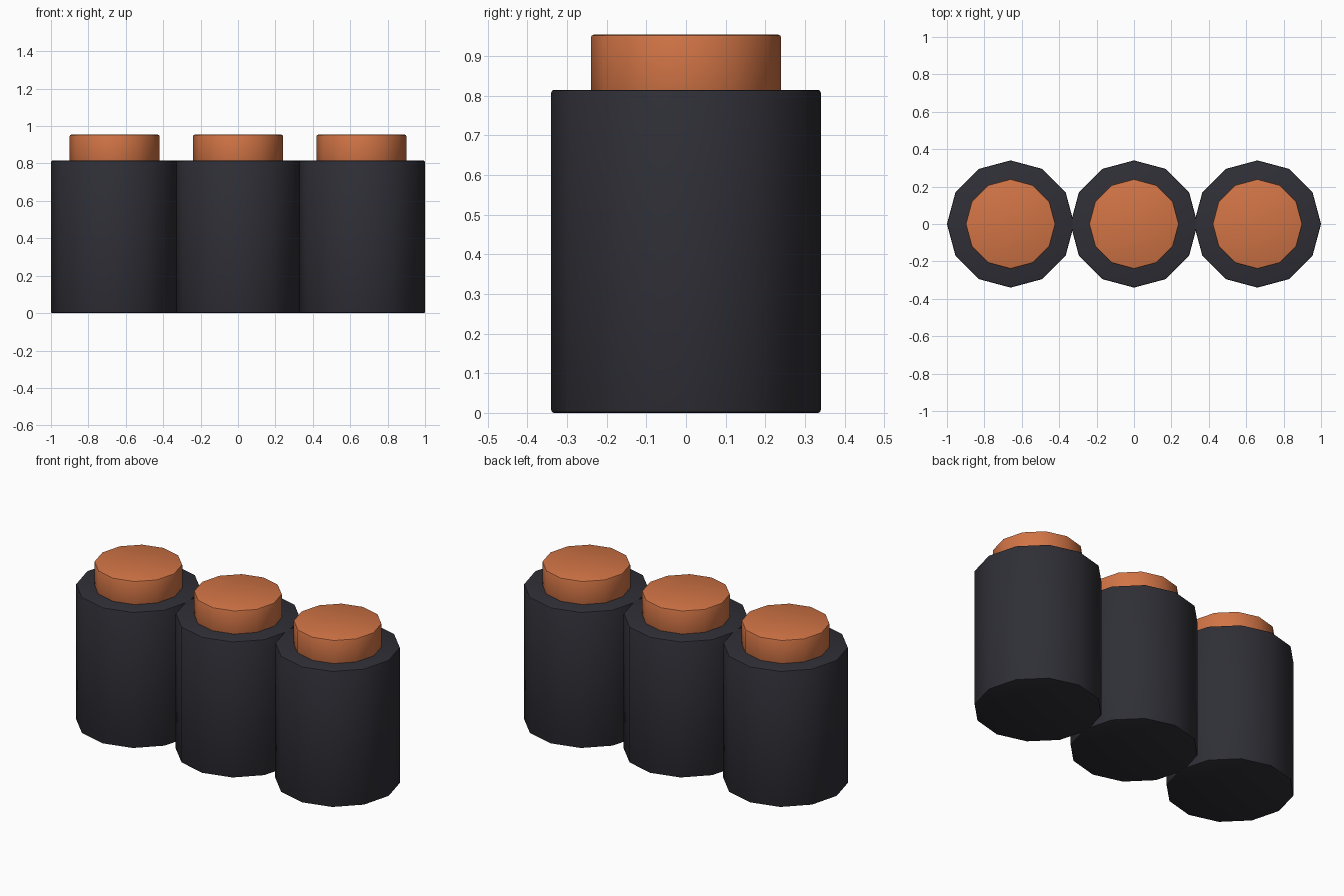
import bpy, bmesh, math

if "Cube" in bpy.data.objects:
    bpy.data.objects.remove(bpy.data.objects["Cube"])

SIDES = 12


def material(name, colour):
    mat = bpy.data.materials.new(name)
    mat.diffuse_color = (*colour, 1.0)
    mat.use_nodes = True
    mat.node_tree.nodes["Principled BSDF"].inputs["Base Color"].default_value = mat.diffuse_color
    return mat


charcoal = material("charcoal", (0.028, 0.028, 0.037))
copper = material("copper orange", (0.64, 0.175, 0.06))


def drum(name, x, radius, z0, z1, mat, bevel=0.007):
    """Twelve-sided cylinder with softened rims and smooth walls."""
    bm = bmesh.new()
    bmesh.ops.create_circle(bm, cap_ends=True, segments=SIDES, radius=radius)
    base = bm.faces[:]
    ext = bmesh.ops.extrude_face_region(bm, geom=base, use_keep_orig=True)
    top = [v for v in ext["geom"] if isinstance(v, bmesh.types.BMVert)]
    bmesh.ops.translate(bm, verts=top, vec=(0, 0, z1 - z0))
    bmesh.ops.recalc_face_normals(bm, faces=bm.faces[:])
    rims = [e for e in bm.edges if abs(e.verts[0].co.z - e.verts[1].co.z) < 1e-5]
    bmesh.ops.bevel(bm, geom=rims, offset=bevel, segments=2, profile=0.5,
                    affect='EDGES')
    mesh = bpy.data.meshes.new(name)
    bm.to_mesh(mesh)
    bm.free()
    mesh.materials.append(mat)
    obj = bpy.data.objects.new(name, mesh)
    obj.location = (x, 0, z0)
    bpy.context.collection.objects.link(obj)
    bpy.ops.object.select_all(action='DESELECT')
    obj.select_set(True)
    bpy.context.view_layer.objects.active = obj
    bpy.ops.object.shade_smooth_by_angle(angle=math.radians(40))
    return obj


# Row of three canisters, each with a raised cap
for side, x in (("left", -0.66), ("middle", 0.0), ("right", 0.66)):
    drum(side + "_canister", x, 0.34, 0.0, 0.815, charcoal)
    drum(side + "_cap", x, 0.24, 0.79, 0.954, copper)
